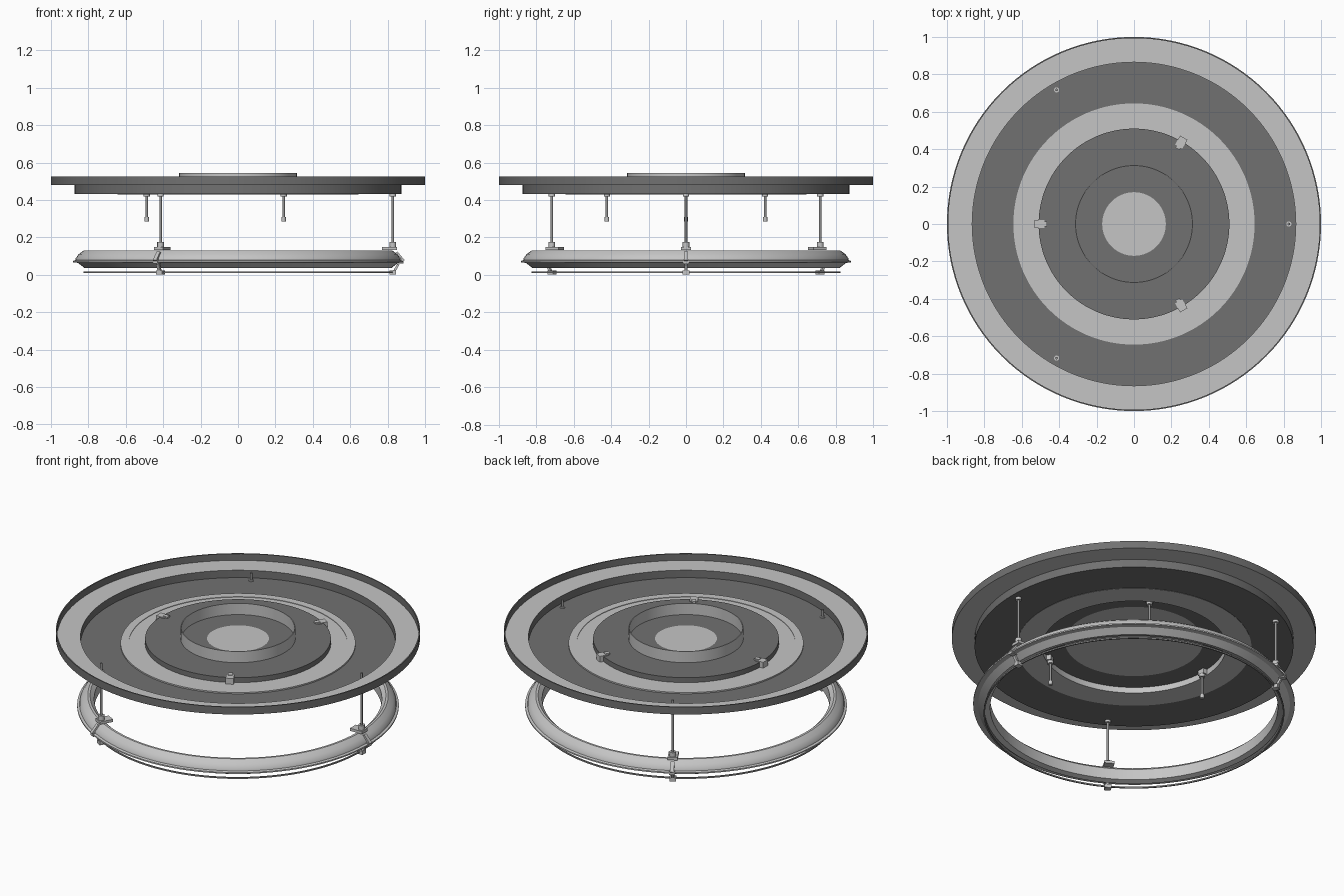
import bpy, bmesh, math
from mathutils import Matrix, Vector

if "Cube" in bpy.data.objects:
    bpy.data.objects.remove(bpy.data.objects["Cube"])


def material(name, v):
    m = bpy.data.materials.new(name)
    m.use_nodes = True
    m.diffuse_color = (v, v, v, 1)
    m.node_tree.nodes["Principled BSDF"].inputs["Base Color"].default_value = (v, v, v, 1)
    return m


LIGHT = material("light grey", 0.56)
DARK = material("dark grey", 0.165)
STEEL = material("steel grey", 0.3)


def finish(name, bm, mats):
    me = bpy.data.meshes.new(name)
    bm.to_mesh(me)
    bm.free()
    for m in mats:
        me.materials.append(m)
    ob = bpy.data.objects.new(name, me)
    bpy.context.scene.collection.objects.link(ob)
    bpy.ops.object.select_all(action='DESELECT')
    ob.select_set(True)
    bpy.context.view_layer.objects.active = ob
    bpy.ops.object.shade_smooth_by_angle(angle=math.radians(30))
    return ob


def lathe(name, profile, mats, codes=None, closed=True, segs=128):
    """Turn a (radius, height) profile round z; codes gives one material per profile edge."""
    bm = bmesh.new()
    rings = [[bm.verts.new((r * math.cos(a), r * math.sin(a), z))
              for a in (2 * math.pi * i / segs for i in range(segs))] if r > 0
             else [bm.verts.new((0, 0, z))] * segs for r, z in profile]
    n = len(rings)
    for k in range(n if closed else n - 1):
        a, b = rings[k], rings[(k + 1) % n]
        if a[0] is a[1] and b[0] is b[1]:
            continue
        for i in range(segs):
            j = (i + 1) % segs
            quad = list(dict.fromkeys((a[i], a[j], b[j], b[i])))
            bm.faces.new(quad).material_index = int(codes[k]) if codes else 0
    bmesh.ops.recalc_face_normals(bm, faces=bm.faces)
    return finish(name, bm, mats)


def rod(bm, r, z0, z1, radius, segs=16, index=0):
    out = bmesh.ops.create_cone(bm, cap_ends=True, segments=segs, radius1=radius, radius2=radius,
                                depth=z1 - z0, matrix=Matrix.Translation((r, 0, (z0 + z1) / 2)))
    for f in {f for v in out["verts"] for f in v.link_faces}:
        f.material_index = index


def box(bm, centre, size, tilt=0, index=0):
    mat = Matrix.Translation(centre) @ Matrix.Rotation(tilt, 4, 'Y') @ Matrix.Diagonal((*size, 1))
    out = bmesh.ops.create_cube(bm, size=1, matrix=mat)
    for f in {f for v in out["verts"] for f in v.link_faces}:
        f.material_index = index


# Stepped dish: raised centre, pale band, floor, ledge and upstanding rim
lathe("stepped_dish", [
    (0, .475), (.17, .475), (.51, .475), (.51, .445), (.6, .445), (.6, .448), (.645, .448), (.645, .44),
    (.865, .44), (.865, .485), (.993, .485), (.993, .525), (1, .525), (1, .48), (.875, .48),
    (.875, .432), (.645, .432), (.645, .43), (.505, .43), (.505, .465), (.38, .465), (0, .465)],
    [LIGHT, DARK], "0110000110111011100101")

# Thin collar standing on the raised centre
lathe("centre_collar", [(.31, .47), (.315, .47), (.315, .543), (.31, .543)], [LIGHT])

# Suspended hoop with sloping top and thin flange
lathe("lower_hoop", [
    (.79, .045), (.82, .036), (.856, .064), (.883, .066), (.883, .074), (.87, .078),
    (.868, .088), (.852, .11), (.825, .13), (.812, .13), (.79, .11)], [LIGHT])

# Thin wire ring below the hoop
lathe("wire_ring", [(.818, .009), (.826, .009), (.826, .017), (.818, .017)], [STEEL])

for n in range(3):
    # Long hangers joining dish and hoop, with foot blocks and clips
    bm = bmesh.new()
    rod(bm, .828, .14, .488, .007, index=1)
    rod(bm, .828, .418, .432, .017)
    rod(bm, .828, .438, .446, .014)
    rod(bm, .828, .148, .175, .018)
    box(bm, (.81, 0, .14), (.08, .055, .016))
    box(bm, (.868, 0, .098), (.06, .022, .01), math.radians(50))
    box(bm, (.868, 0, .07), (.035, .03, .022))
    box(bm, (.828, 0, .012), (.035, .035, .022))
    box(bm, (.845, 0, .035), (.012, .018, .05), math.radians(30))
    bm.transform(Matrix.Rotation(math.radians(120 * n), 4, 'Z'))
    finish("long_hanger_%d" % (n + 1), bm, [LIGHT, STEEL])

    # Short pins under the raised centre, with edge brackets
    bm = bmesh.new()
    rod(bm, .488, .285, .45, .007, index=1)
    rod(bm, .488, .285, .308, .012)
    rod(bm, .488, .418, .436, .017)
    box(bm, (.505, 0, .458), (.055, .045, .045))
    box(bm, (.48, 0, .478), (.03, .025, .012))
    bm.transform(Matrix.Rotation(math.radians(60 + 120 * n), 4, 'Z'))
    finish("short_pin_%d" % (n + 1), bm, [LIGHT, STEEL])
